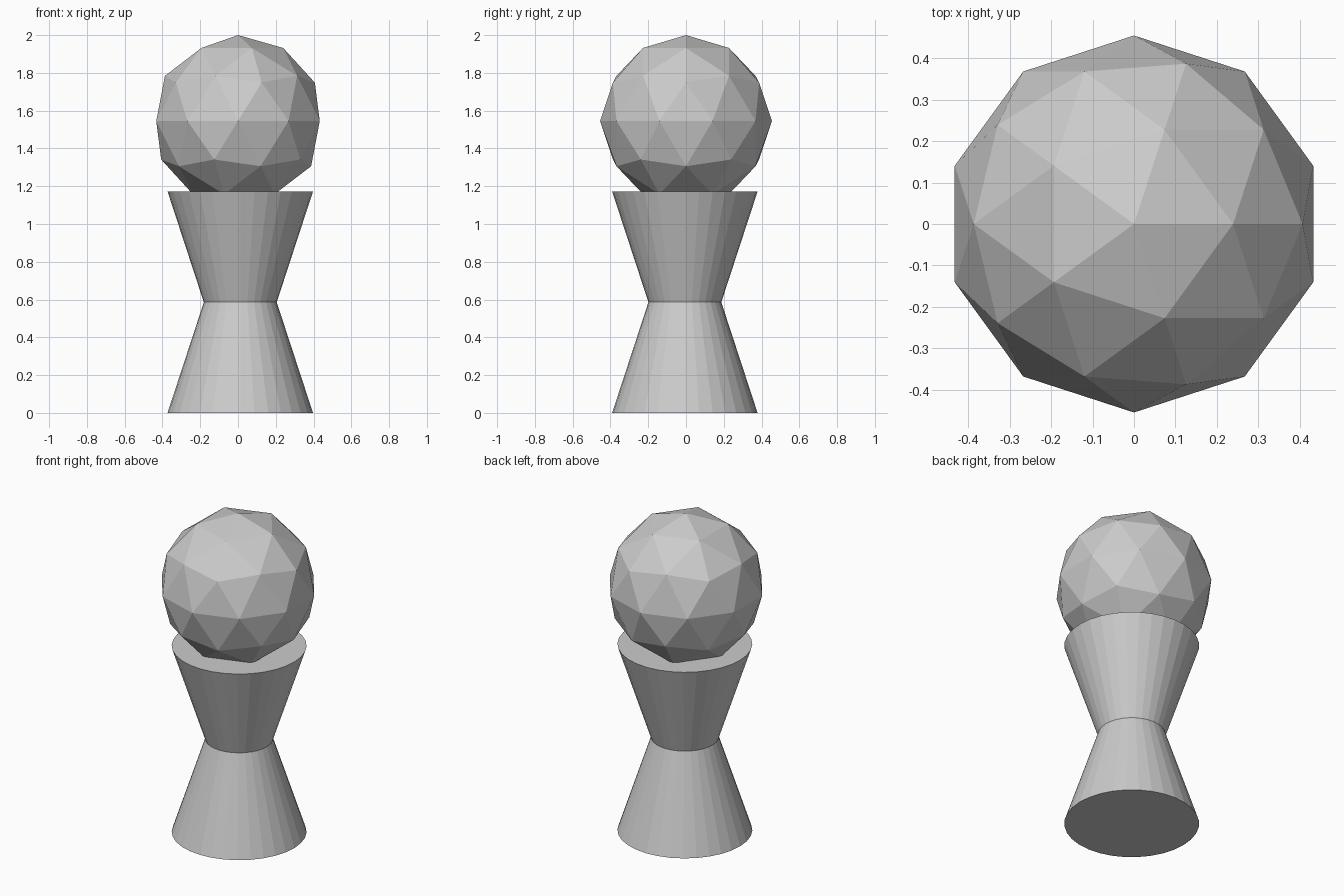
import bpy

if "Cube" in bpy.data.objects:
    bpy.data.objects.remove(bpy.data.objects["Cube"])

CX, CY = 0.012, -0.006    # the pedestal sits slightly off the ball's axis
WIDE, WAIST = 0.385, 0.193
HALF = 0.586              # height of each tapered half


def tapered(name, r_bottom, r_top, z_bottom):
    bpy.ops.mesh.primitive_cone_add(
        vertices=32, radius1=r_bottom, radius2=r_top, depth=HALF,
        location=(CX, CY, z_bottom + HALF / 2))
    bpy.context.object.name = name


# Hourglass pedestal: two mirrored tapered halves meeting at the waist
tapered("pedestal_lower", WIDE, WAIST, 0)
tapered("pedestal_upper", WAIST, WIDE, HALF)

# Faceted ball, sunk a little into the pedestal top
bpy.ops.mesh.primitive_ico_sphere_add(
    subdivisions=2, radius=0.455, location=(0, 0, 1.545))
bpy.context.object.name = "ball"
